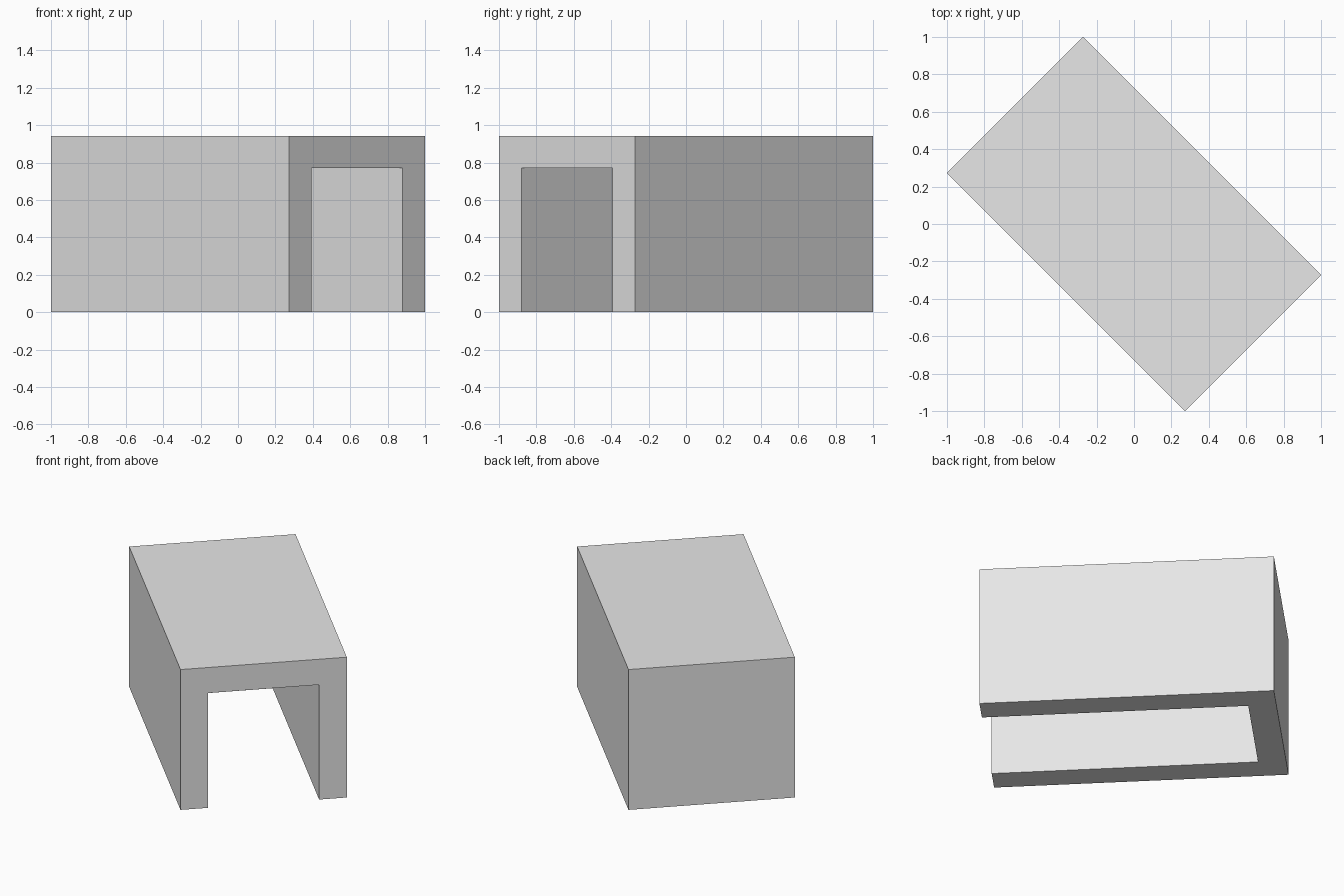
import bpy
import bmesh
from math import pi, sqrt
from mathutils import Matrix

cube = bpy.data.objects.get("Cube")
if cube:
    bpy.data.objects.remove(cube, do_unlink=True)

# Proportions in wall thicknesses; the shell stands turned by 45 degrees
T = 2 * sqrt(2) / 16.5
WIDTH, LENGTH, HEIGHT = 6 * T, 10.5 * T, 5.5 * T

grey = bpy.data.materials.new("light_grey")
grey.use_nodes = True
colour = (0.8, 0.8, 0.8, 1)
grey.diffuse_color = colour
grey.node_tree.nodes["Principled BSDF"].inputs["Base Color"].default_value = colour

bm = bmesh.new()


def extrude(face, offset):
    """Extrude a face and return the moved cap."""
    cap = bmesh.ops.extrude_face_region(bm, geom=[face])["geom"]
    verts = [g for g in cap if isinstance(g, bmesh.types.BMVert)]
    bmesh.ops.translate(bm, verts=verts, vec=offset)
    return next(g for g in cap if isinstance(g, bmesh.types.BMFace))


# Arch section: two walls and a roof, open below
w, i, top = WIDTH / 2, WIDTH / 2 - T, HEIGHT - T
front = -LENGTH / 2
arch = [(-w, 0), (-i, 0), (-i, top), (i, top), (i, 0), (w, 0), (w, HEIGHT), (-w, HEIGHT)]
section = bm.faces.new([bm.verts.new((x, front, z)) for x, z in arch])
extrude(section, (0, LENGTH, 0))

# Closed back wall, filling the arch at its far end
panel = [(-i, 0), (i, 0), (i, top), (-i, top)]
wall = bm.faces.new([bm.verts.new((x, -front - T, z)) for x, z in panel])
extrude(wall, (0, T, 0))

# Weld the wall into the shell and drop the hidden contact faces
bmesh.ops.recalc_face_normals(bm, faces=bm.faces)
bmesh.ops.rotate(bm, verts=bm.verts, cent=(0, 0, 0), matrix=Matrix.Rotation(pi / 4, 3, "Z"))

mesh = bpy.data.meshes.new("shelter_shell")
bm.to_mesh(mesh)
bm.free()
mesh.materials.append(grey)
shell = bpy.data.objects.new("shelter_shell", mesh)
bpy.context.collection.objects.link(shell)
